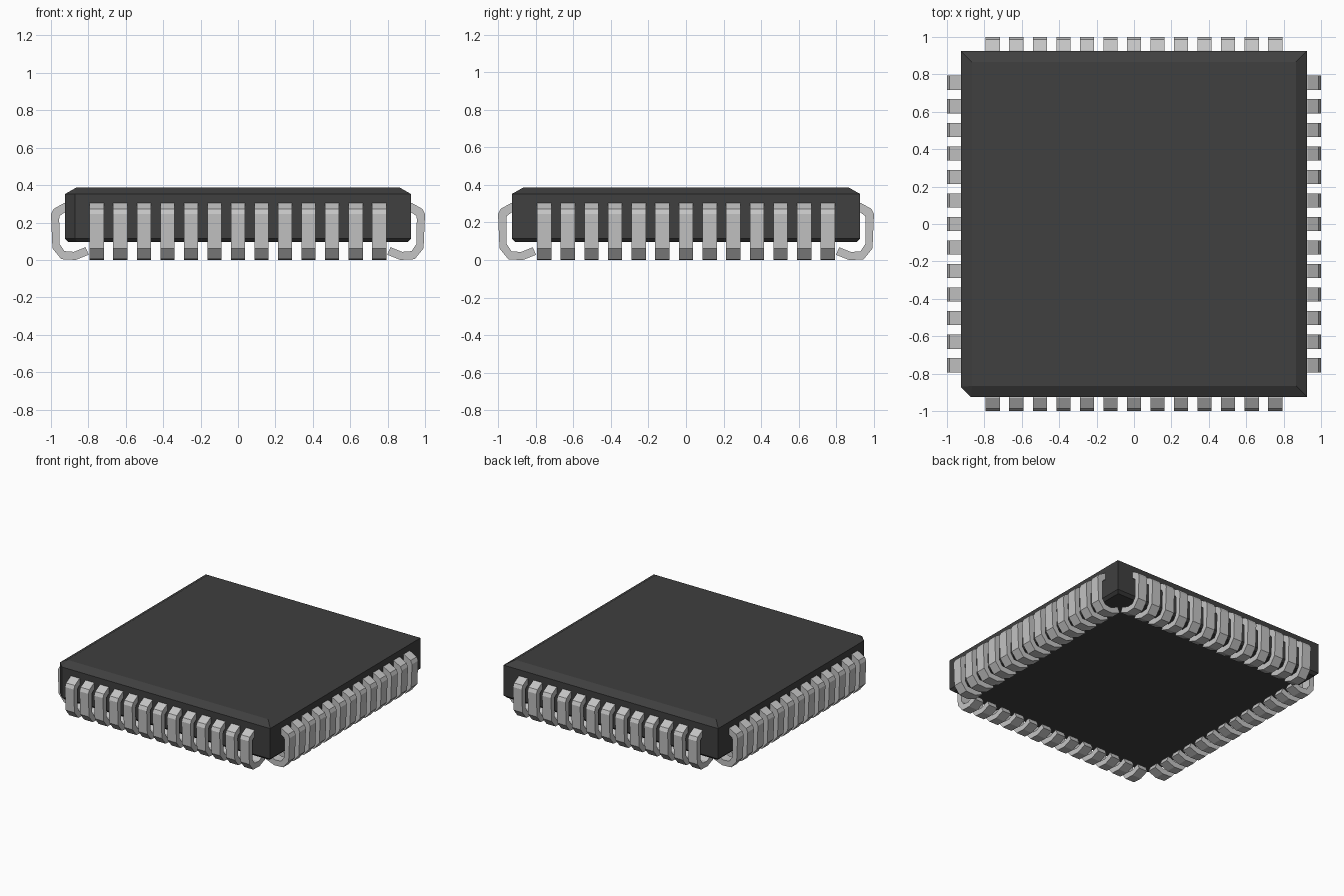
import bpy, bmesh, math
from mathutils import Matrix

if "Cube" in bpy.data.objects:
    bpy.data.objects.remove(bpy.data.objects["Cube"])


def make_material(name, v):
    m = bpy.data.materials.new(name)
    m.use_nodes = True
    m.diffuse_color = (v, v, v, 1)
    bsdf = next(n for n in m.node_tree.nodes if n.type == 'BSDF_PRINCIPLED')
    bsdf.inputs["Base Color"].default_value = (v, v, v, 1)
    return m


def make_object(name, bm, mat):
    bmesh.ops.remove_doubles(bm, verts=bm.verts, dist=1e-4)
    bmesh.ops.recalc_face_normals(bm, faces=bm.faces)
    me = bpy.data.meshes.new(name)
    bm.to_mesh(me)
    bm.free()
    me.materials.append(mat)
    ob = bpy.data.objects.new(name, me)
    bpy.context.collection.objects.link(ob)
    return ob


def skin(bm, rings):
    """Bridge closed rings of points and cap both ends."""
    rings = [[bm.verts.new(p) for p in r] for r in rings]
    n = len(rings[0])
    for a, b in zip(rings, rings[1:]):
        for i in range(n):
            j = (i + 1) % n
            bm.faces.new((a[i], a[j], b[j], b[i]))
    bm.faces.new(rings[0][::-1])
    bm.faces.new(rings[-1])


plastic = make_material("dark plastic", 0.05)
metal = make_material("lead metal", 0.55)

# Package body: bevelled slab with one cut corner at front right (-x, -y)
HALF = 0.926


def outline(inset, cut, z):
    h = HALF - inset
    return [(-h + cut, -h, z), (h, -h, z), (h, h, z), (-h, h, z), (-h, -h + cut, z)]


bm = bmesh.new()
skin(bm, [outline(0.02, 0.045, 0.095), outline(0, 0.055, 0.115),
          outline(0, 0.055, 0.352), outline(0.06, 0, 0.386)])
make_object("package_body", bm, plastic)

# J-shaped lead: (outer r, outer z, inner r, inner z) from body to curled tip
LEAD = [(0.90, 0.306, 0.90, 0.255), (0.93, 0.304, 0.93, 0.252),
        (0.987, 0.272, 0.953, 0.235), (1.0, 0.245, 0.956, 0.22),
        (0.992, 0.062, 0.954, 0.085), (0.945, 0.004, 0.928, 0.047),
        (0.868, 0.0, 0.878, 0.043), (0.798, 0.028, 0.815, 0.068)]
COUNT, PITCH, HALF_WIDTH = 13, 0.1258, 0.038

# One row of leads on each side, each turned a quarter further
for k, side in enumerate(("left", "back", "right", "front")):
    bm = bmesh.new()
    for i in range(COUNT):
        y = (i - (COUNT - 1) / 2) * PITCH
        a, b = y - HALF_WIDTH, y + HALF_WIDTH
        skin(bm, [[(ro, a, zo), (ro, b, zo), (ri, b, zi), (ri, a, zi)]
                  for ro, zo, ri, zi in LEAD])
    bm.transform(Matrix.Rotation(k * math.pi / 2, 4, 'Z'))
    make_object("leads_" + side, bm, metal)
